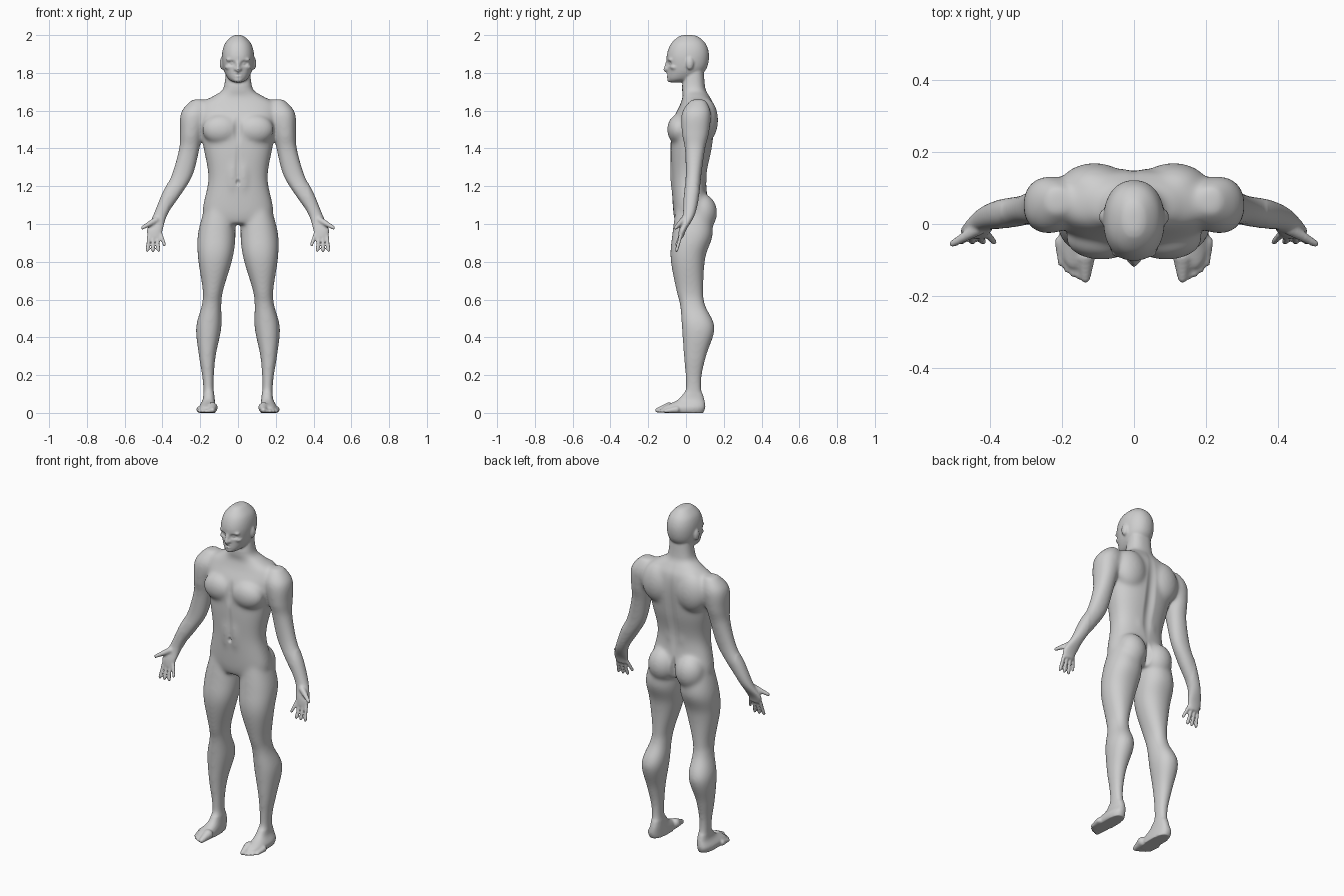
import bpy
import bmesh
from math import cos, sin, pi, copysign
from mathutils import Vector, Matrix

cube = bpy.data.objects.get("Cube")
if cube:
    bpy.data.objects.remove(cube, do_unlink=True)

bm = bmesh.new()
SIDES = 40
STEPS = 8
GROW = 0.002  # makes up for shrinkage in smoothing


def spline(rows):
    """Smooth interpolation through rows of numbers."""
    rows = [Vector(row) for row in rows]
    padded = [rows[0]] + rows + [rows[-1]]
    result = []
    for before, start, end, after in zip(padded, padded[1:], padded[2:], padded[3:]):
        leave, arrive = (end - before) / 2, (after - start) / 2
        for step in range(STEPS):
            t = step / STEPS
            ease = t * t * (3 - 2 * t)
            result.append(start.lerp(end, ease)
                          + leave * t * (1 - t) ** 2 - arrive * t * t * (1 - t))
    return result + [rows[-1]]


def rounded(value, power):
    return copysign(abs(value) ** (2 / power), value)


def loft(rows, power=2.2, mirror=False):
    """Closed loft of level rings given as (z, inner x, outer x, front y, back y)."""
    for side in ((1, -1) if mirror else (1,)):
        rings = []
        for z, inner, outer, front, back in spline(rows):
            middle_x, middle_y = (inner + outer) / 2, (front + back) / 2
            radius_x, radius_y = (outer - inner) / 2 + GROW, (back - front) / 2 + GROW
            ring = []
            for i in range(SIDES):
                angle = 2 * pi * i / SIDES
                x = middle_x + radius_x * rounded(cos(angle), power)
                y = middle_y + radius_y * rounded(sin(angle), power)
                ring.append(bm.verts.new((side * x, y, z)))
            rings.append(ring)
        for low, high in zip(rings, rings[1:]):
            for i in range(SIDES):
                bm.faces.new((low[i - 1], low[i], high[i], high[i - 1]))
        bm.faces.new(rings[0])
        bm.faces.new(rings[-1])


def centred(rows):
    return [(z, -half, half, front, back) for z, half, front, back in rows]


def sides_of(point):
    """The point and its mirror image, or only the point on the middle plane."""
    x, y, z = point
    return [Vector((x, y, z))] + ([Vector((-x, y, z))] if x else [])


def blob(centre, radii):
    for spot in sides_of(centre):
        bmesh.ops.create_uvsphere(bm, u_segments=32, v_segments=20, radius=1,
                                  matrix=Matrix.Translation(spot) @ Matrix.Diagonal((*radii, 1)))


def digit(base, tip, base_radius, tip_radius):
    """Mirrored tapering finger or toe with round ends."""
    for start, end in zip(sides_of(base), sides_of(tip)):
        for spot, radius in ((start, base_radius), (end, tip_radius)):
            bmesh.ops.create_uvsphere(bm, u_segments=16, v_segments=12, radius=radius,
                                      matrix=Matrix.Translation(spot))
        along = end - start
        turn = along.to_track_quat('Z', 'Y').to_matrix().to_4x4()
        bmesh.ops.create_cone(bm, cap_ends=True, segments=16, radius1=base_radius,
                              radius2=tip_radius, depth=along.length,
                              matrix=Matrix.Translation((start + end) / 2) @ turn)


# Torso and neck
loft(centred([
    (1, .12, -.05, .1), (1.06, .185, -.065, .12), (1.24, .155, -.075, .105),
    (1.4, .18, -.08, .135), (1.54, .205, -.07, .15), (1.63, .205, -.03, .145),
    (1.68, .125, -.015, .12), (1.72, .075, -.02, .1), (1.84, .06, 0, .09)]), power=2.4)

# Head
loft(centred([
    (1.75, .02, -.085, -.03), (1.77, .05, -.095, .05), (1.82, .075, -.095, .105),
    (1.89, .083, -.1, .12), (1.95, .07, -.08, .105), (1.99, .035, -.04, .065),
    (2, .01, -.01, .03)]))

# Legs
loft([
    (1.1, .03, .17, -.05, .12), (.95, .015, .21, -.07, .14), (.82, .03, .21, -.08, .1),
    (.65, .08, .185, -.05, .09), (.57, .09, .19, -.03, .1), (.45, .09, .22, -.02, .15),
    (.3, .12, .205, -.01, .105), (.17, .13, .185, 0, .08), (.03, .13, .18, 0, .09)],
    mirror=True)

# Feet and toes
loft([
    (0, .12, .2, -.11, .09), (.03, .12, .205, -.12, .1),
    (.07, .125, .185, -.04, .095), (.12, .13, .18, 0, .08)], power=2.5, mirror=True)
for i in range(5):
    radius = .009 if i else .014
    x, tip = .135 + .017 * i, .0025 * i * i - .15
    digit((x, tip + .06, 2 * radius), (x, tip, radius), 2 * radius, radius)

# Shoulders, arms and palms
loft([
    (1.66, .18, .24, .03, .1), (1.59, .16, .3, -.02, .13), (1.48, .19, .305, -.02, .12),
    (1.4, .205, .31, -.005, .1), (1.26, .24, .35, 0, .08), (1.16, .3, .4, -.01, .07),
    (1.05, .375, .445, -.015, .045), (.97, .4, .48, -.035, 0), (.93, .41, .47, -.04, -.015)],
    mirror=True)

# Fingers and thumbs
for i in range(4):
    tip_height = .86 if i else .89
    digit((.41 + .02 * i, -.025, .95), (.39 + .03 * i, -.05, tip_height), .01, .009)
digit((.435, -.015, 1.02), (.505, -.055, .98), .018, .01)

# Muscle masses: chest, shoulder blades, buttocks, back, belly
blob((.09, -.04, 1.5), (.1, .06, .08))
blob((.11, .1, 1.55), (.1, .07, .12))
blob((.09, .085, 1.06), (.085, .08, .1))
blob((.04, .06, 1.27), (.05, .05, .2))
blob((.03, -.03, 1.27), (.05, .055, .18))

# Face: brows, cheekbones, lips, chin, nostrils, ears, nose
blob((.03, -.08, 1.87), (.035, .015, .01))
blob((.045, -.06, 1.83), (.025, .025, .015))
for lip_height in (1.783, 1.797):
    blob((0, -.09, lip_height), (.024, .013, .007))
blob((0, -.085, 1.765), (.025, .015, .015))
blob((.01, -.1, 1.82), (.01, .01, .01))
blob((.085, .02, 1.85), (.012, .02, .033))
for i in range(4):
    blob((0, -.095 - .005 * i, 1.86 - .014 * i), (.01, .01, .014))

# Fuse the parts into one skin
bmesh.ops.recalc_face_normals(bm, faces=bm.faces)
mesh = bpy.data.meshes.new("body_parts")
bm.to_mesh(mesh)
bm.free()
body = bpy.data.objects.new("body", mesh)
bpy.context.collection.objects.link(body)
remesh = body.modifiers.new("fuse", 'REMESH')
remesh.mode = 'VOXEL'
remesh.voxel_size = 0.006
skin = bpy.data.meshes.new_from_object(body.evaluated_get(bpy.context.evaluated_depsgraph_get()))
body.modifiers.clear()
body.data = skin
bpy.data.meshes.remove(mesh)

bm = bmesh.new()
bm.from_mesh(skin)


def smooth(verts, times):
    for _ in range(times):
        bmesh.ops.smooth_vert(bm, verts=verts, factor=0.5, use_axis_x=True,
                              use_axis_y=True, use_axis_z=True)


def dab(centre, radii, push):
    """Push the skin along y within a soft ellipsoid brush."""
    for spot in sides_of(centre):
        for vert in bm.verts:
            offset = vert.co - spot
            if abs(offset.z) < radii[-1]:
                reach = sum((part / radius) ** 2 for part, radius in zip(offset, radii))
                if reach < 1:
                    vert.co.y += push * (1 - reach) ** 2


# Soft flesh on trunk and limbs, finer relief on face, hands and feet
smooth([v for v in bm.verts if .1 < v.co.z < 1.73 and abs(v.co.x) < .37], 25)
smooth(bm.verts[:], 2)

# Eye sockets, eyelids, mouth line
dab((.033, -.085, 1.85), (.026, .05, .02), .014)
dab((.033, -.08, 1.85), (.015, .04, .01), -.007)
dab((0, -.1, 1.79), (.024, .03, .008), .005)
# Breastbone, belly line, navel
dab((0, -.09, 1.5), (.03, .06, .1), .008)
dab((0, -.08, 1.32), (.02, .05, .13), .005)
dab((0, -.08, 1.22), (.015, .04, .02), .01)
# Spine furrow and seat cleft
dab((0, .12, 1.42), (.04, .08, .3), -.012)
dab((0, .13, 1.05), (.02, .08, .1), -.02)

bm.to_mesh(skin)
bm.free()
skin.name = "body"
skin.shade_smooth()

# Plain grey colour
grey = bpy.data.materials.new("light_grey")
grey.use_nodes = True
colour = (.62, .62, .62, 1)
grey.diffuse_color = colour
grey.node_tree.nodes["Principled BSDF"].inputs["Base Color"].default_value = colour
skin.materials.clear()
skin.materials.append(grey)
